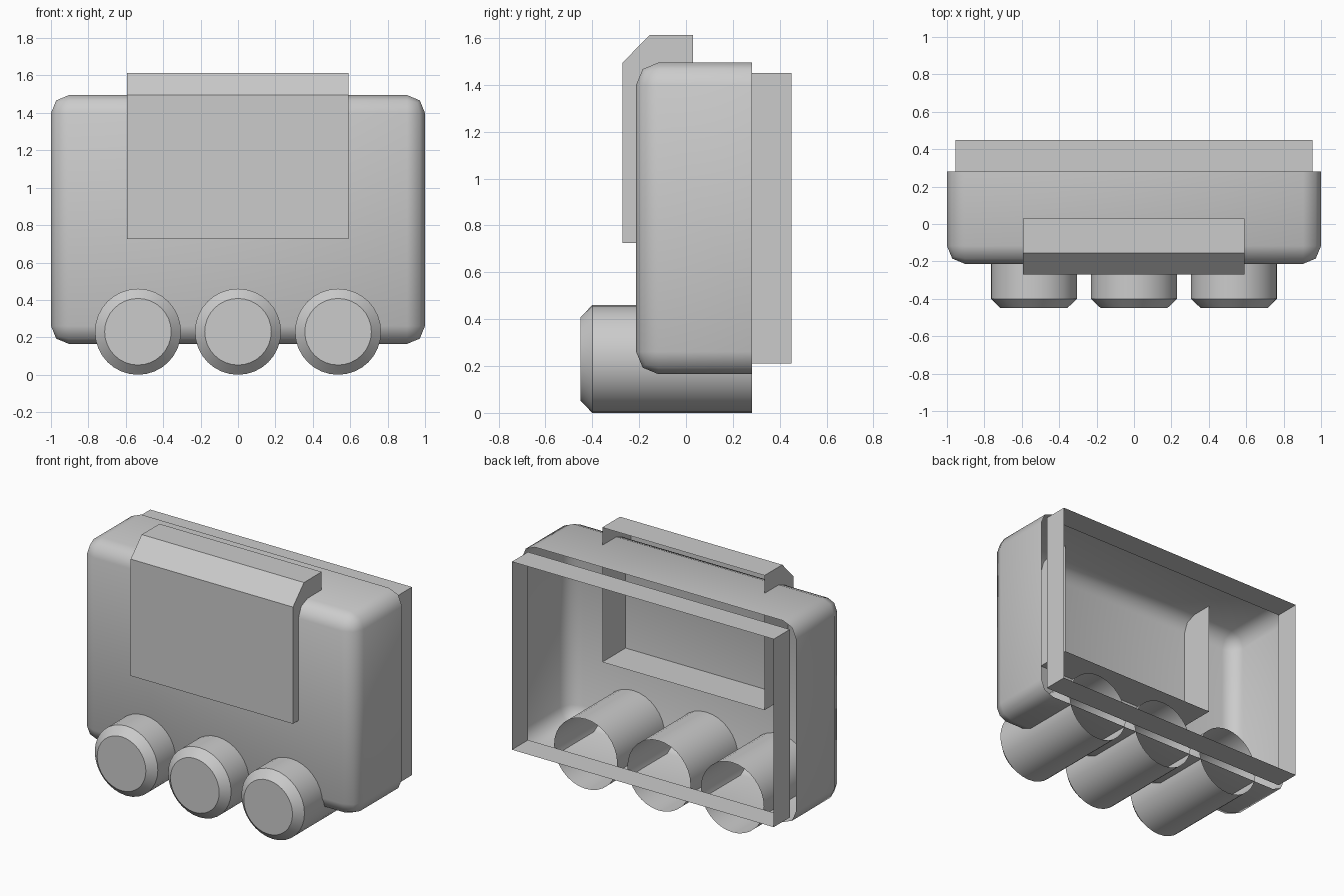
import bpy, bmesh, math
from mathutils import Matrix

if "Cube" in bpy.data.objects:
    bpy.data.objects.remove(bpy.data.objects["Cube"])


def finish(bm, name, smooth=False):
    bmesh.ops.recalc_face_normals(bm, faces=bm.faces)
    mesh = bpy.data.meshes.new(name)
    bm.to_mesh(mesh)
    bm.free()
    obj = bpy.data.objects.new(name, mesh)
    bpy.context.collection.objects.link(obj)
    if smooth:
        bpy.ops.object.select_all(action='DESELECT')
        obj.select_set(True)
        bpy.context.view_layer.objects.active = obj
        bpy.ops.object.shade_smooth_by_angle(angle=math.radians(50))
    return obj


def box(x0, x1, y0, y1, z0, z1):
    bm = bmesh.new()
    m = (Matrix.Translation(((x0 + x1) / 2, (y0 + y1) / 2, (z0 + z1) / 2))
         @ Matrix.Diagonal((x1 - x0, y1 - y0, z1 - z0, 1)))
    bmesh.ops.create_cube(bm, size=1, matrix=m)
    return bm


def open_at(bm, *ys):
    # remove the flat faces lying at the given y positions
    faces = [f for f in bm.faces
             if any(all(abs(v.co.y - y) < 1e-4 for v in f.verts) for y in ys)]
    bmesh.ops.delete(bm, geom=faces, context='FACES')


BACK = 0.282

# main shell: rounded front and corners, open back
bm = box(-1, 1, -0.213, BACK, 0.165, 1.495)
edges = [e for e in bm.edges if not all(v.co.y > 0 for v in e.verts)]
bmesh.ops.bevel(bm, geom=edges, offset=0.096, segments=2, profile=0.5, affect='EDGES')
open_at(bm, BACK)
finish(bm, "pouch_shell", True)

# rear rim: thin rectangular tube, open both ends
bm = box(-0.955, 0.955, BACK, 0.45, 0.21, 1.45)
open_at(bm, BACK, 0.45)
finish(bm, "rear_rim")

# front flap: chamfered profile extruded across, open back
bm = bmesh.new()
profile = [(-0.27, 0.725), (-0.27, 1.495), (-0.155, 1.613), (0.03, 1.613), (0.03, 0.725)]
face = bm.faces.new([bm.verts.new((-0.594, y, z)) for y, z in profile])
ext = bmesh.ops.extrude_face_region(bm, geom=[face], use_keep_orig=True)
bmesh.ops.translate(bm, vec=(1.184, 0, 0),
                    verts=[g for g in ext['geom'] if isinstance(g, bmesh.types.BMVert)])
open_at(bm, 0.03)
finish(bm, "front_flap")

# three canisters: chamfered front cap, open back
for i, x in enumerate((-0.535, 0, 0.535)):
    bm = bmesh.new()
    n = 32
    rings = [[bm.verts.new((x + r * math.cos(2 * math.pi * k / n), y,
                            0.23 + r * math.sin(2 * math.pi * k / n))) for k in range(n)]
             for r, y in ((0.178, -0.45), (0.23, -0.4), (0.23, BACK))]
    bm.faces.new(rings[0])
    for a, b in zip(rings, rings[1:]):
        for k in range(n):
            bm.faces.new((a[k], a[k - 1], b[k - 1], b[k]))
    finish(bm, f"canister_{i + 1}").data.shade_smooth()
    obj = bpy.data.objects[f"canister_{i + 1}"]
    bpy.ops.object.select_all(action='DESELECT')
    obj.select_set(True)
    bpy.context.view_layer.objects.active = obj
    bpy.ops.object.shade_smooth_by_angle(angle=math.radians(30))
